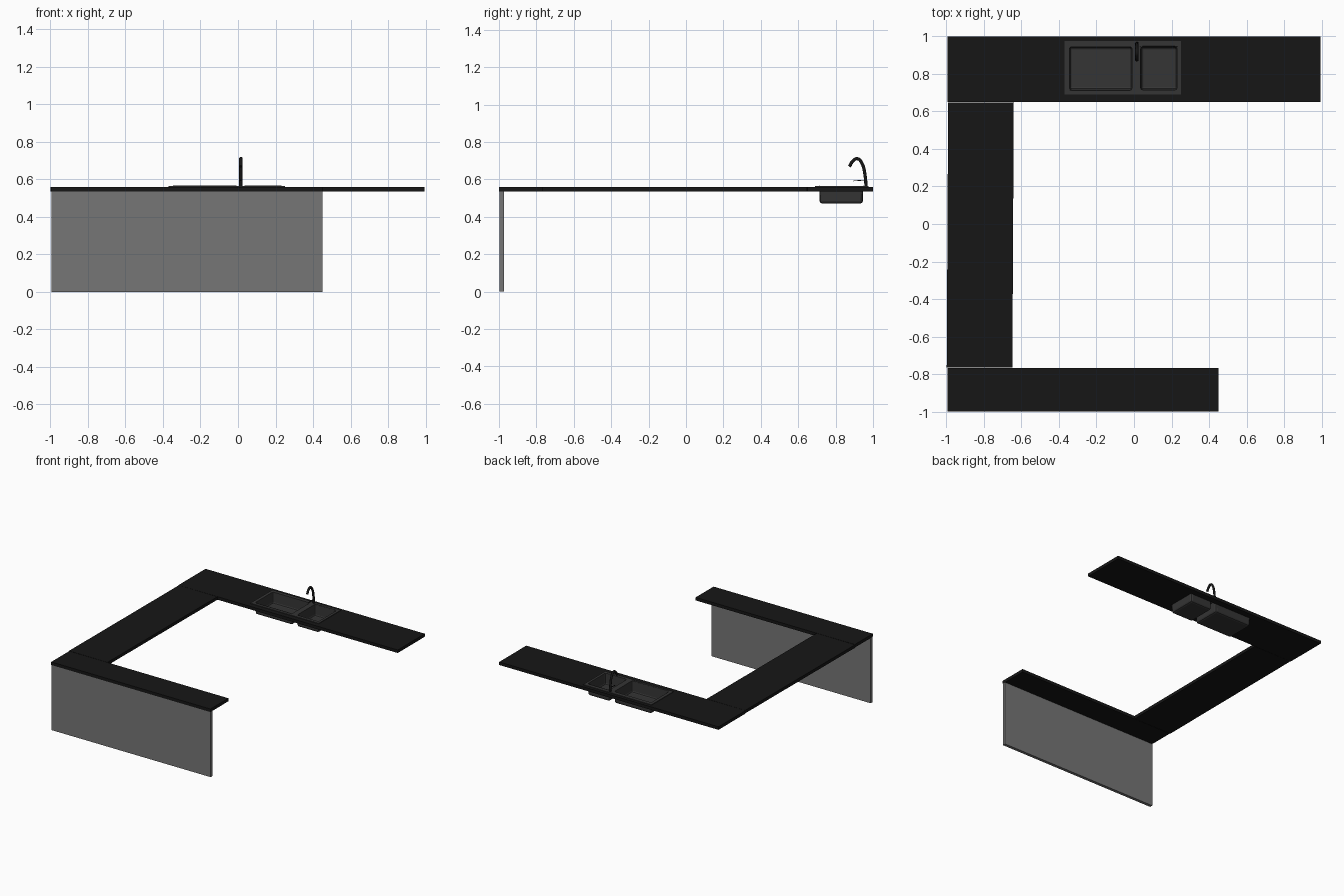
import bpy, bmesh, math
from mathutils import Vector

if "Cube" in bpy.data.objects:
    bpy.data.objects.remove(bpy.data.objects["Cube"])


def material(name, v):
    m = bpy.data.materials.new(name)
    m.diffuse_color = (v, v, v, 1)
    m.use_nodes = True
    m.node_tree.nodes["Principled BSDF"].inputs["Base Color"].default_value = m.diffuse_color
    return m


BLACK = material("black_stone", 0.008)
DARK = material("dark_sink", 0.035)
GREY = material("grey_panel", 0.18)


def add(name, bm, mat):
    me = bpy.data.meshes.new(name)
    bm.to_mesh(me)
    bm.free()
    ob = bpy.data.objects.new(name, me)
    bpy.context.collection.objects.link(ob)
    if mat:
        me.materials.append(mat)
    return ob


def box(name, x, y, z, mat=None, rot=(0, 0, 0)):
    bm = bmesh.new()
    bmesh.ops.create_cube(bm, size=1)
    bmesh.ops.scale(bm, vec=(x[1] - x[0], y[1] - y[0], z[1] - z[0]), verts=bm.verts)
    ob = add(name, bm, mat)
    ob.location = [sum(a) / 2 for a in (x, y, z)]
    ob.rotation_euler = rot
    return ob


# U-shaped worktop in three slabs (the side one sits very slightly askew)
Z = (0.535, 0.56)
back = box("back_worktop", (-0.995, 0.995), (0.65, 1.0), Z, BLACK)
box("side_worktop", (-0.995, -0.645), (-0.765, 0.648), Z, BLACK, (0, 0, math.radians(-0.3)))
box("front_worktop", (-0.995, 0.45), (-1.0, -0.768), Z, BLACK)

# panel under the front worktop
box("front_panel", (-0.995, 0.45), (-0.997, -0.972), (0, 0.535), GREY)

# sink opening in the back worktop
cutter = box("sink_cutter", (-0.352, 0.238), (0.708, 0.95), (0.4, 0.7))
cutter.hide_render = True
cutter.hide_viewport = True
mod = back.modifiers.new("sink_opening", 'BOOLEAN')
mod.operation = 'DIFFERENCE'
mod.solver = 'EXACT'
mod.object = cutter

# double-bowl sink: rim grid, then bowls stepped and pushed down
xs = [-0.37, -0.345, -0.01, 0.035, 0.23, 0.25]
ys = [0.69, 0.715, 0.945, 0.975]
bm = bmesh.new()
v = [[bm.verts.new((x, y, 0.565)) for y in ys] for x in xs]
bowls = []
for i in range(5):
    for j in range(3):
        f = bm.faces.new((v[i][j], v[i + 1][j], v[i + 1][j + 1], v[i][j + 1]))
        if j == 1 and i in (1, 3):
            bowls.append(f)
bmesh.ops.inset_individual(bm, faces=bowls, thickness=0.008, depth=-0.008)
round_edges = set()
for f in bowls:
    ring = list(f.verts)
    r = bmesh.ops.extrude_face_region(bm, geom=[f])
    floor = [g for g in r["geom"] if isinstance(g, bmesh.types.BMFace)][0]
    if f.is_valid:
        bmesh.ops.delete(bm, geom=[f], context='FACES_ONLY')
    c = floor.calc_center_median()
    for p in floor.verts:
        p.co.x -= math.copysign(0.003, p.co.x - c.x)
        p.co.y -= math.copysign(0.003, p.co.y - c.y)
        p.co.z = 0.474
        round_edges.update(p.link_edges)
bmesh.ops.bevel(bm, geom=list(round_edges), offset=0.012, segments=2, profile=0.5,
                affect='EDGES', clamp_overlap=True)
# turned-down outer lip
lip = [e for e in bm.edges if e.is_boundary]
r = bmesh.ops.extrude_edge_only(bm, edges=lip)
for p in [g for g in r["geom"] if isinstance(g, bmesh.types.BMVert)]:
    p.co.z = 0.558
bmesh.ops.recalc_face_normals(bm, faces=bm.faces)
rim = max(bm.faces, key=lambda f: f.calc_center_median().z)
if rim.normal.z < 0:
    bmesh.ops.reverse_faces(bm, faces=bm.faces)
sink = add("sink", bm, DARK)
sol = sink.modifiers.new("thickness", 'SOLIDIFY')
sol.thickness = 0.004
sol.offset = -1

# arched faucet spout swept along a curve
path = [(0.963, 0.56), (0.956, 0.63), (0.941, 0.685), (0.916, 0.711), (0.892, 0.698), (0.874, 0.668)]
cu = bpy.data.curves.new("faucet_path", 'CURVE')
cu.dimensions = '3D'
cu.bevel_depth = 0.009
cu.bevel_resolution = 3
cu.resolution_u = 5
cu.use_fill_caps = True
sp = cu.splines.new('BEZIER')
sp.bezier_points.add(len(path) - 1)
for b, (y, z) in zip(sp.bezier_points, path):
    b.co = (0.015, y, z)
    b.handle_left_type = b.handle_right_type = 'AUTO'
cu.materials.append(BLACK)
bpy.context.collection.objects.link(bpy.data.objects.new("faucet_spout", cu))

# thin faucet lever
box("faucet_lever", (0.011, 0.019), (0.895, 0.957), (0.592, 0.596), BLACK, (math.radians(4), 0, 0))
